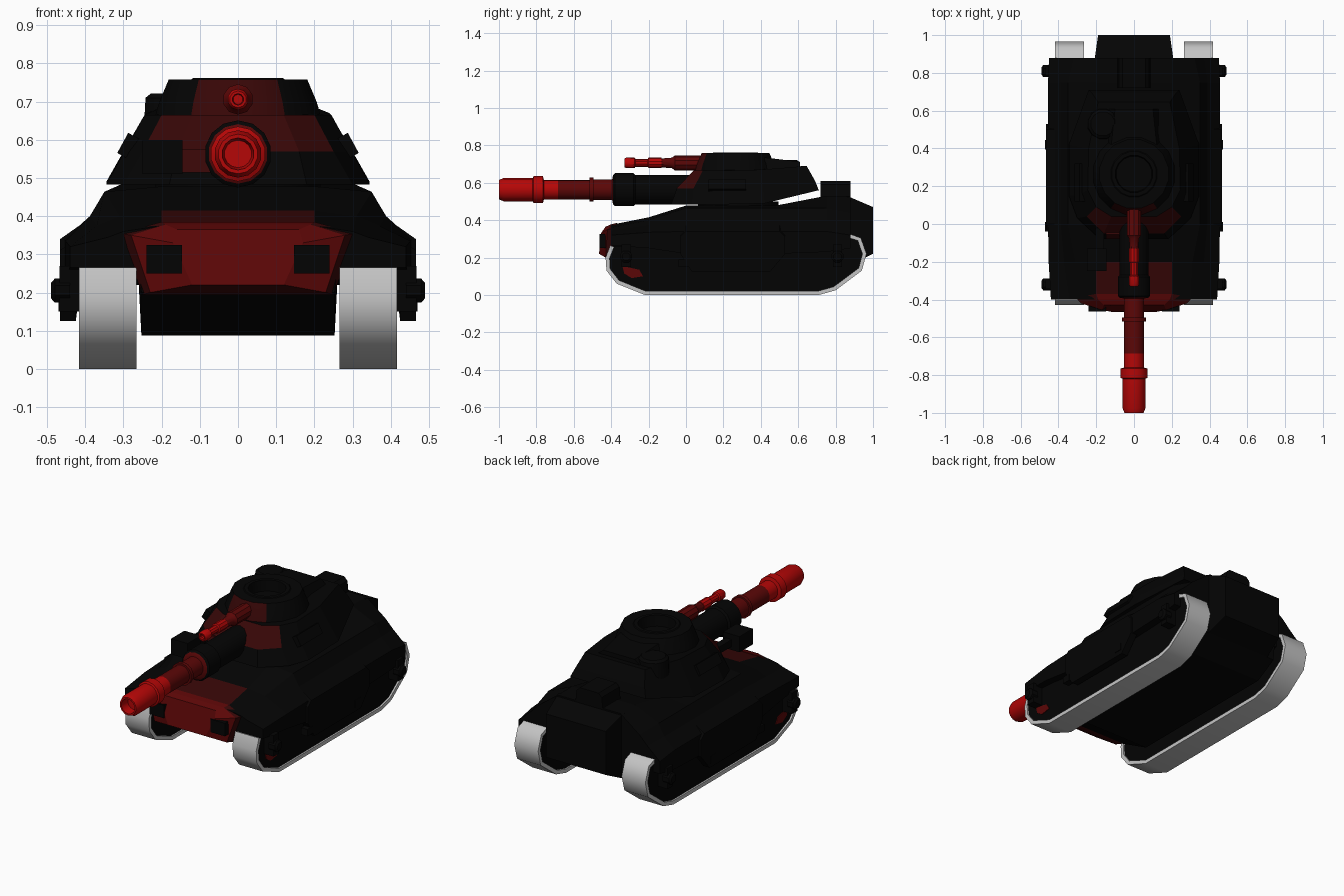
import bpy, bmesh, math
from mathutils import Vector, Matrix

if "Cube" in bpy.data.objects:
    bpy.data.objects.remove(bpy.data.objects["Cube"])


def material(name, rgb):
    m = bpy.data.materials.new(name)
    m.diffuse_color = (*rgb, 1)
    m.use_nodes = True
    m.node_tree.nodes["Principled BSDF"].inputs["Base Color"].default_value = m.diffuse_color
    return m


MATS = [material("black", (0.0012, 0.0012, 0.0012)),
        material("maroon", (0.038, 0.002, 0.002)),
        material("dark red", (0.105, 0.002, 0.002)),
        material("bright red", (0.46, 0.002, 0.002)),
        material("track grey", (0.55, 0.55, 0.55))]
BLACK, MAROON, DARK, BRIGHT, GREY = range(5)


def finish(name, bm, mat=None, rule=None, smooth=None):
    bmesh.ops.recalc_face_normals(bm, faces=bm.faces)
    bm.normal_update()
    for f in bm.faces:
        f.smooth = smooth is not None
        if rule:
            f.material_index = rule(f.calc_center_median(), f.normal)
        elif mat is not None:
            f.material_index = mat
    me = bpy.data.meshes.new(name)
    bm.to_mesh(me)
    bm.free()
    if smooth is not None:
        me.set_sharp_from_angle(angle=math.radians(smooth))
    for m in MATS:
        me.materials.append(m)
    ob = bpy.data.objects.new(name, me)
    bpy.context.collection.objects.link(ob)
    return ob


def loft(name, rings, mat=BLACK, rule=None):
    """Skin closed rings of equal length and cap both ends."""
    bm = bmesh.new()
    vs = [[bm.verts.new(p) for p in r] for r in rings]
    n = len(rings[0])
    for a, b in zip(vs, vs[1:]):
        for i in range(n):
            j = (i + 1) % n
            bm.faces.new((a[i], a[j], b[j], b[i]))
    bm.faces.new(vs[0])
    bm.faces.new(vs[-1])
    return finish(name, bm, mat, rule)


def mirrored(half):
    """Close a half outline by reflecting it in x."""
    return half + [(-p[0], *p[1:]) for p in reversed(half)]


def box(name, x, y, z, mat=BLACK, tilt=0):
    c = Vector(((x[0] + x[1]) / 2, (y[0] + y[1]) / 2, (z[0] + z[1]) / 2))
    bm = bmesh.new()
    bmesh.ops.create_cube(bm, size=1, matrix=Matrix.Translation(c) @ Matrix.Rotation(tilt, 4, 'Y')
                          @ Matrix.Diagonal((x[1] - x[0], y[1] - y[0], z[1] - z[0], 1)))
    return finish(name, bm, mat)


def revolve(name, profile, axis, centre, sides=12, rule=None):
    """Turn (position, radius, colour of next band) about an axis through centre."""
    bm = bmesh.new()
    u, v, w = {'X': ((0, 1, 0), (0, 0, 1), (1, 0, 0)), 'Y': ((1, 0, 0), (0, 0, 1), (0, 1, 0)),
               'Z': ((1, 0, 0), (0, 1, 0), (0, 0, 1))}[axis]
    u, v, w, c = Vector(u), Vector(v), Vector(w), Vector(centre)
    rings = []
    for t, r, _ in profile:
        rings.append([bm.verts.new(c + w * t + (u * math.cos(a) + v * math.sin(a)) * r)
                      for a in (2 * math.pi * (i + 0.5) / sides for i in range(sides))])
    for k, (a, b) in enumerate(zip(rings, rings[1:])):
        for i in range(sides):
            j = (i + 1) % sides
            bm.faces.new((a[i], a[j], b[j], b[i])).material_index = profile[k][2]
    bm.faces.new(rings[0]).material_index = profile[0][2]
    bm.faces.new(rings[-1]).material_index = profile[-1][2]
    return finish(name, bm, None, rule, 35)


# Hull with stepped fenders, skinned through cross-sections along y
def section(y, deck, hi, lo, out, bottom, belly):
    half = [(0.2, deck), hi, lo, out, (out[0], bottom), (0.26, bottom), (0.253, belly)]
    return mirrored([(x, y, z) for x, z in half])


loft("hull", [
    section(-0.40, 0.375, (0.30, 0.36), (0.34, 0.345), (0.44, 0.32), 0.265, 0.20),
    section(-0.20, 0.415, (0.31, 0.40), (0.37, 0.375), (0.452, 0.335), 0.25, 0.087),
    section(0.00, 0.478, (0.35, 0.464), (0.388, 0.40), (0.455, 0.34), 0.22, 0.087),
    section(0.48, 0.478, (0.35, 0.464), (0.388, 0.40), (0.455, 0.34), 0.22, 0.087),
    section(0.75, 0.53, (0.35, 0.464), (0.388, 0.40), (0.455, 0.34), 0.23, 0.087),
    section(0.88, 0.53, (0.32, 0.44), (0.37, 0.39), (0.45, 0.32), 0.25, 0.16)],
    rule=lambda c, n: MAROON if n.z > 0.3 and abs(c.x) < 0.1 and c.y < -0.15 else BLACK)

# Nose plate with a brighter middle
loft("nose_plate", [
    mirrored([(0.25, -0.39, 0.195), (0.31, -0.39, 0.355), (0.20, -0.37, 0.385)]),
    mirrored([(0.23, -0.43, 0.20), (0.28, -0.42, 0.35), (0.19, -0.40, 0.378)]),
    mirrored([(0.12, -0.465, 0.22), (0.17, -0.455, 0.33), (0.16, -0.43, 0.365)])],
    rule=lambda c, n: MAROON if n.z < -0.4 or abs(c.x) > 0.24 else DARK)

# Rear engine box and deck vent
loft("rear_box", [
    mirrored([(0.21, 0.86, 0.53), (0.21, 0.86, 0.15)]),
    mirrored([(0.19, 1.0, 0.47), (0.19, 1.0, 0.22)])])
loft("deck_vent", [
    mirrored([(0.09, y, 0.5), (0.08, y, 0.59), (0.06, y, 0.61)]) for y in (0.72, 0.88)])

# Track path, outer edge (y, z) from the front top round to the back top
PATH = [(-0.405, 0.265), (-0.43, 0.20), (-0.425, 0.13), (-0.37, 0.06), (-0.22, 0.0),
        (0.71, 0.0), (0.80, 0.025), (0.94, 0.13), (0.965, 0.22), (0.935, 0.305), (0.88, 0.325)]


def inset_path(d):
    out = []
    for i, p in enumerate(PATH):
        a, b = Vector(PATH[max(i - 1, 0)]), Vector(PATH[min(i + 1, len(PATH) - 1)])
        t = (b - a).normalized()
        out.append(Vector(p) + Vector((-t.y, t.x)) * d)
    return out


for s, side in ((1, "right"), (-1, "left")):
    def sx(a, b):
        return tuple(sorted((s * a, s * b)))
    # Track band, rounded along its path
    strip = [Vector(p) for p in PATH] + inset_path(0.022)[::-1]
    bm = bmesh.new()
    n, m = len(PATH), 2 * len(PATH)
    ra, rb = [[bm.verts.new((s * x, p.x, p.y)) for p in strip] for x in (0.266, 0.417)]
    for i in range(m):
        j = (i + 1) % m
        bm.faces.new((ra[i], ra[j], rb[j], rb[i]))
    for r in (ra, rb):
        for i in range(n - 1):
            bm.faces.new((r[i], r[i + 1], r[m - 2 - i], r[m - 1 - i]))
    finish("track_" + side, bm, GREY, smooth=60)
    # Running gear filling the track loop
    inner = inset_path(0.020)
    loft("running_gear_" + side, [[(s * x, p.x, p.y) for p in inner] for x in (0.275, 0.407)])
    patch = [(-0.34, 0.155), (-0.25, 0.135), (-0.23, 0.10), (-0.29, 0.09), (-0.33, 0.115)]
    loft("wheel_patch_" + side, [[(s * x, y, z) for y, z in patch] for x in (0.404, 0.411)], DARK)
    # Side skirt panel with clipped corners
    panel = [(-0.03, 0.36), (0.0, 0.39), (0.50, 0.39), (0.53, 0.36),
             (0.53, 0.22), (0.45, 0.125), (0.03, 0.125), (-0.03, 0.22)]
    loft("skirt_panel_" + side, [[(s * (0.395 if z > 0.3 else 0.425), y, z) for y, z in panel],
                                 [(s * 0.466, y, z if z < 0.3 else z - 0.05) for y, z in panel]])
    for y, part in ((-0.015, "front"), (0.42, "rear")):
        box(f"{part}_clasp_{side}", sx(0.43, 0.47), (y - 0.025, y + 0.025), (0.15, 0.19))
    # Skirt brackets with hubs
    for y, end in ((-0.32, "front"), (0.81, "rear")):
        box(f"{end}_bracket_{side}", sx(0.40, 0.468), (y - 0.025, y + 0.025), (0.15, 0.27))
        revolve(f"{end}_hub_{side}", [(s * 0.44, 0.034, 0), (s * 0.48, 0.034, 0), (s * 0.49, 0.022, 0)],
                'X', (0, y, 0.205), 8)
    # Headlamp blocks on the nose
    box("headlamp_" + side, sx(0.147, 0.24), (-0.462, -0.38), (0.25, 0.325))
    # Launchers on the turret sides
    box("launcher_" + side, sx(0.255, 0.305), (0.12, 0.32), (0.55, 0.61), tilt=-s * 0.5)

# Turret, three levels from base to roof; the rear underside rises
loft("turret", [
    mirrored([(0.18, -0.08, 0.483), (0.30, 0.03, 0.483), (0.345, 0.15, 0.483),
              (0.345, 0.42, 0.49), (0.24, 0.71, 0.56)]),
    mirrored([(0.16, -0.05, 0.57), (0.25, 0.04, 0.57), (0.297, 0.15, 0.57),
              (0.297, 0.41, 0.575), (0.22, 0.69, 0.61)]),
    mirrored([(0.12, 0.04, 0.665), (0.20, 0.09, 0.665), (0.245, 0.18, 0.665),
              (0.24, 0.40, 0.67), (0.19, 0.645, 0.69)])],
    rule=lambda c, n: MAROON if n.y < -0.5 and c.z > 0.56 and n.z < 0.9 else BLACK)
revolve("turret_ring", [(0.44, 0.22, 0), (0.50, 0.22, 0)], 'Z', (0, 0.28, 0), 16)

# Roof cupola with an open well and a rim
revolve("cupola", [(0.65, 0.225, 0), (0.70, 0.21, 0), (0.758, 0.185, 0), (0.758, 0.125, 0),
                   (0.762, 0.12, 0), (0.762, 0.10, 0), (0.70, 0.095, 0)], 'Z', (0, 0.265, 0), 16,
        rule=lambda c, n: MAROON if n.y < -0.5 and c.y < 0.11 and abs(c.x) < 0.13 else BLACK)
revolve("roof_hatch", [(0.62, 0.085, 0), (0.71, 0.08, 0), (0.722, 0.065, 0)], 'Z', (-0.165, 0.53, 0))
loft("roof_bustle", [
    mirrored([(0.14, 0.42, 0.66), (0.12, 0.42, 0.735)]),
    mirrored([(0.14, 0.61, 0.68), (0.10, 0.61, 0.712)])])

# Gun sight box beside the sleeve, and the painted cheek behind it
box("sight_box", (-0.25, -0.145), (-0.25, -0.13), (0.51, 0.60))
box("sight_arm", (-0.20, -0.16), (-0.14, -0.02), (0.53, 0.57))
loft("cheek_patch", [[(x, y, z) for y, z in ((-0.079, 0.515), (-0.055, 0.575), (-0.045, 0.575), (-0.069, 0.515))]
                     for x in (-0.148, -0.07)], MAROON)

# Main gun: sleeve, barrel, rings and open muzzle
revolve("main_gun", [
    (0.05, 0.078, BLACK), (-0.27, 0.078, BLACK), (-0.28, 0.088, BLACK), (-0.38, 0.088, BLACK),
    (-0.39, 0.078, DARK), (-0.395, 0.055, DARK), (-0.495, 0.055, DARK), (-0.495, 0.064, DARK),
    (-0.515, 0.064, DARK), (-0.515, 0.053, DARK), (-0.685, 0.053, BRIGHT), (-0.76, 0.053, BRIGHT),
    (-0.765, 0.072, BRIGHT), (-0.815, 0.072, BRIGHT), (-0.82, 0.062, BRIGHT),
    (-0.975, 0.062, BRIGHT), (-1.0, 0.052, BRIGHT), (-1.0, 0.042, BRIGHT), (-0.95, 0.036, BRIGHT)],
    'Y', (0, 0, 0.563), 14)

# Roof gun
revolve("roof_gun", [
    (0.10, 0.04, DARK), (-0.06, 0.04, DARK), (-0.075, 0.028, DARK), (-0.13, 0.024, BRIGHT),
    (-0.13, 0.028, BRIGHT), (-0.20, 0.028, BRIGHT), (-0.205, 0.021, BRIGHT), (-0.27, 0.021, BRIGHT),
    (-0.275, 0.028, BRIGHT), (-0.32, 0.028, BRIGHT), (-0.33, 0.022, BRIGHT),
    (-0.33, 0.015, BRIGHT), (-0.30, 0.013, BRIGHT)], 'Y', (0, 0, 0.706), 10)
